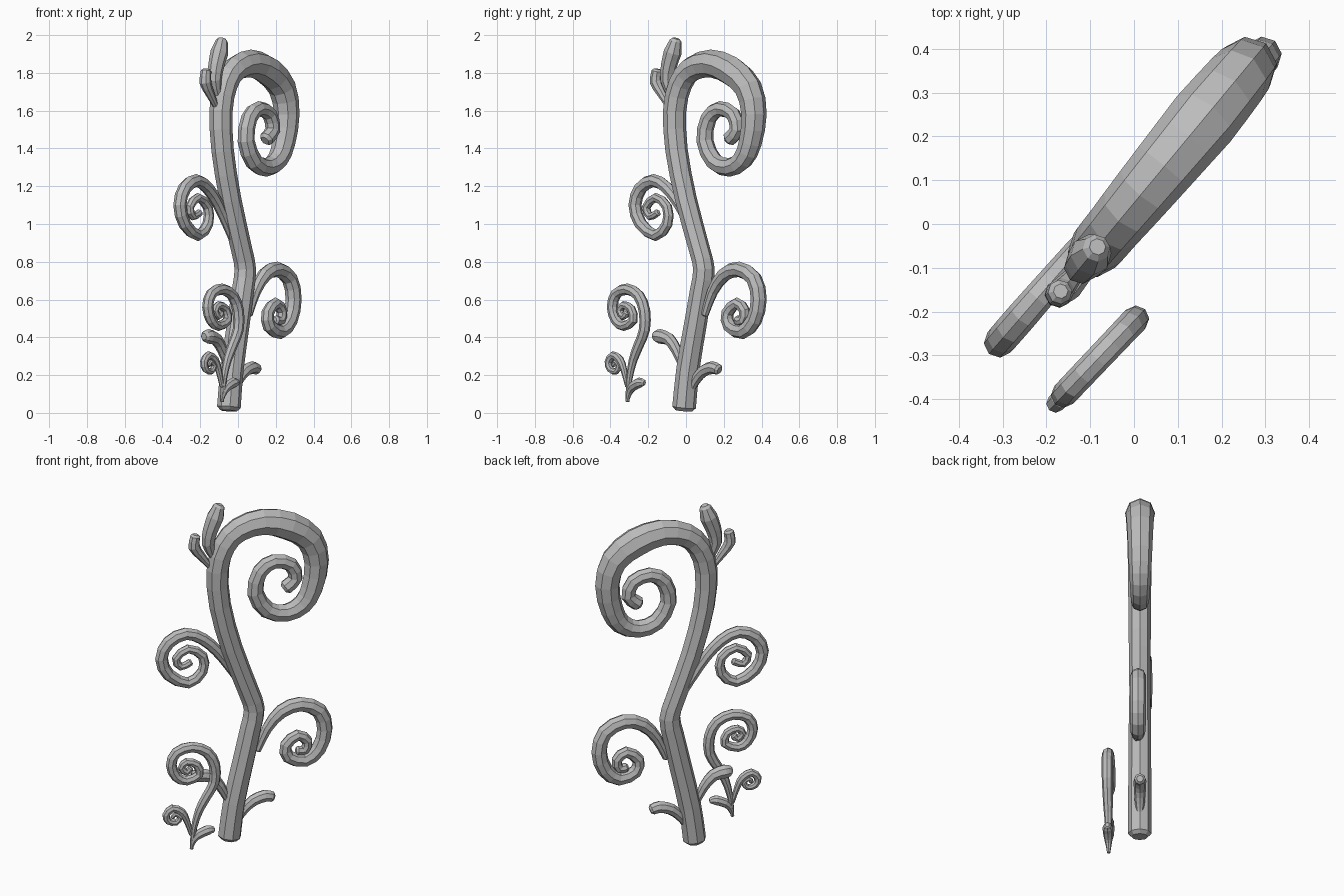
import bpy
import bmesh
import math
from mathutils import Vector

SIDES = 8
CM = 0.01

default_cube = bpy.data.objects.get("Cube")
if default_cube:
    bpy.data.objects.remove(default_cube, do_unlink=True)

# One plain grey for the whole plant
grey = bpy.data.materials.new("plain_grey")
grey.use_nodes = True
grey_value = (0.5, 0.5, 0.5, 1)
grey.diffuse_color = grey_value
grey.node_tree.nodes["Principled BSDF"].inputs["Base Color"].default_value = grey_value


def spline_point(before, start, end, after, t):
    """Catmull-Rom interpolation between start and end."""
    return 0.5 * (2 * start + (end - before) * t
                  + (2 * before - 5 * start + 4 * end - after) * t ** 2
                  + (3 * start - before - 3 * end + after) * t ** 3)


def smooth_path(points, steps):
    padded = [2 * points[0] - points[1], *points, 2 * points[-1] - points[-2]]
    path = []
    for i in range(len(points) - 1):
        path += [spline_point(*padded[i:i + 4], s / steps) for s in range(steps)]
    return path + [points[-1]]


def sample(values, fraction):
    """Linear lookup in an evenly spaced list of values."""
    position = fraction * (len(values) - 1)
    low = min(int(position), len(values) - 2)
    return values[low] + (values[low + 1] - values[low]) * (position - low)


def tendril(name, points, radii, slope, shift, steps=2):
    """Sweep a tapering tube along a (y, z) path lying in the upright plane
    x = slope * y + shift. All sizes are in hundredths of a unit."""
    path = smooth_path([Vector((slope * y + shift, y, z)) for y, z in points], steps)
    across = Vector((1, -slope, 0)).normalized()
    last = len(path) - 1
    tangents = [(path[min(i + 1, last)] - path[max(i - 1, 0)]).normalized()
                for i in range(last + 1)]
    sections = [(p, t, sample(radii, i / last))
                for i, (p, t) in enumerate(zip(path, tangents))]

    # Blunt, bevelled ends
    first_p, first_t, first_r = sections[0]
    end_p, end_t, end_r = sections[-1]
    sections.insert(0, (first_p - first_t * first_r * 0.3, first_t, first_r * 0.7))
    sections.append((end_p + end_t * end_r * 0.4, end_t, end_r * 0.6))

    bm = bmesh.new()
    rings = []
    for centre, tangent, radius in sections:
        outward = tangent.cross(across)
        ring = []
        for k in range(SIDES):
            angle = math.tau * k / SIDES
            offset = across * math.cos(angle) + outward * math.sin(angle)
            ring.append(bm.verts.new((centre + offset * radius) * CM))
        rings.append(ring)
    for lower, upper in zip(rings, rings[1:]):
        for k in range(SIDES):
            n = (k + 1) % SIDES
            bm.faces.new((lower[k], lower[n], upper[n], upper[k]))
    bm.faces.new(rings[0])
    bm.faces.new(rings[-1])
    bmesh.ops.recalc_face_normals(bm, faces=bm.faces)

    mesh = bpy.data.meshes.new(name)
    bm.to_mesh(mesh)
    bm.free()
    mesh.materials.append(grey)
    obj = bpy.data.objects.new(name, mesh)
    bpy.context.collection.objects.link(obj)
    return obj


# Upright planes the parts lie in
MAIN = dict(slope=0.83, shift=-4)
LEFT = dict(slope=0.87, shift=-7.3)
RIGHT = dict(slope=0.83, shift=-2.5)
SMALL = dict(slope=0.95, shift=21)

# Tall stem ending in the large top curl
tendril("main_stem",
        [(-1, 3), (1, 23), (5, 47), (8, 65), (9.5, 76), (7, 87), (0, 113),
         (-5, 139), (-6, 160), (-3, 174), (3, 182), (13, 185), (24, 181),
         (33, 172), (36, 158), (34, 143), (30, 134), (23, 130), (15, 133),
         (10, 144), (12, 156), (18, 161), (25, 158), (27, 150), (23, 145)],
        [6.3, 6, 5.6, 6, 6.5, 8, 6.5, 5, 4.5, 4, 4], **MAIN)

# Side curls on the stem
tendril("left_curl",
        [(5, 92), (1, 101), (-4, 111), (-10, 119), (-17, 123), (-24, 119),
         (-27, 110), (-24, 100), (-16, 94), (-10, 100), (-10, 109),
         (-16, 114), (-21, 109), (-19, 104), (-15, 106)],
        [2, 3.2, 3.6, 3.4, 2.8, 2.4, 2], **LEFT)
tendril("right_curl",
        [(10, 52), (14, 64), (20, 73), (28, 76), (36, 71), (38.5, 60),
         (36, 49), (30, 43), (23, 46), (22, 53), (27, 58), (31, 54),
         (30, 49), (27, 49)],
        [2, 4, 4.3, 4.2, 3.4, 3, 2.6], **RIGHT)

# Budding sprouts at the crown and the foot
tendril("crown_leaf", [(-8, 168), (-10, 176), (-9, 184), (-7, 191), (-5.5, 197)],
        [2, 3.6, 4.3, 4.8, 3.2], **MAIN)
tendril("crown_bud", [(-9, 162), (-13, 169), (-16, 175), (-15.5, 181)],
        [1.5, 2.4, 3.2, 2.8], **MAIN)
tendril("left_sprout", [(-2, 25), (-5, 33), (-9, 39), (-14, 40.5), (-16, 40.5)],
        [2, 2.8, 3.4, 3.9, 3], **MAIN)
tendril("right_sprout", [(3, 12), (5, 17), (9, 22), (14, 24), (17, 23)],
        [1.6, 2.6, 3.2, 3.4, 3], **MAIN)

# Small separate plant with its own curls
tendril("small_stem",
        [(-31, 6), (-30, 18), (-28, 28), (-25, 36), (-22, 44), (-22, 54),
         (-25, 62), (-31, 65.5), (-37, 63), (-39, 56), (-37, 49), (-33, 46),
         (-28, 49), (-29, 55), (-33, 57), (-35, 54), (-33, 51), (-31.5, 53)],
        [1, 2.6, 3.1, 3, 2.9, 2.5, 2.1, 1.9], **SMALL)
tendril("small_curl",
        [(-31, 14), (-33, 23), (-35, 28), (-38.5, 30.5), (-41, 27),
         (-40, 23), (-37, 22), (-35.5, 25), (-37.5, 27), (-38.5, 25)],
        [1.2, 2.2, 2.2, 1.8, 1.5, 1.2], **SMALL)
tendril("small_sprout", [(-31, 7), (-30, 11), (-28, 14), (-24.5, 16), (-22.5, 16)],
        [1, 1.8, 2.6, 2.8, 1.8], **SMALL)
